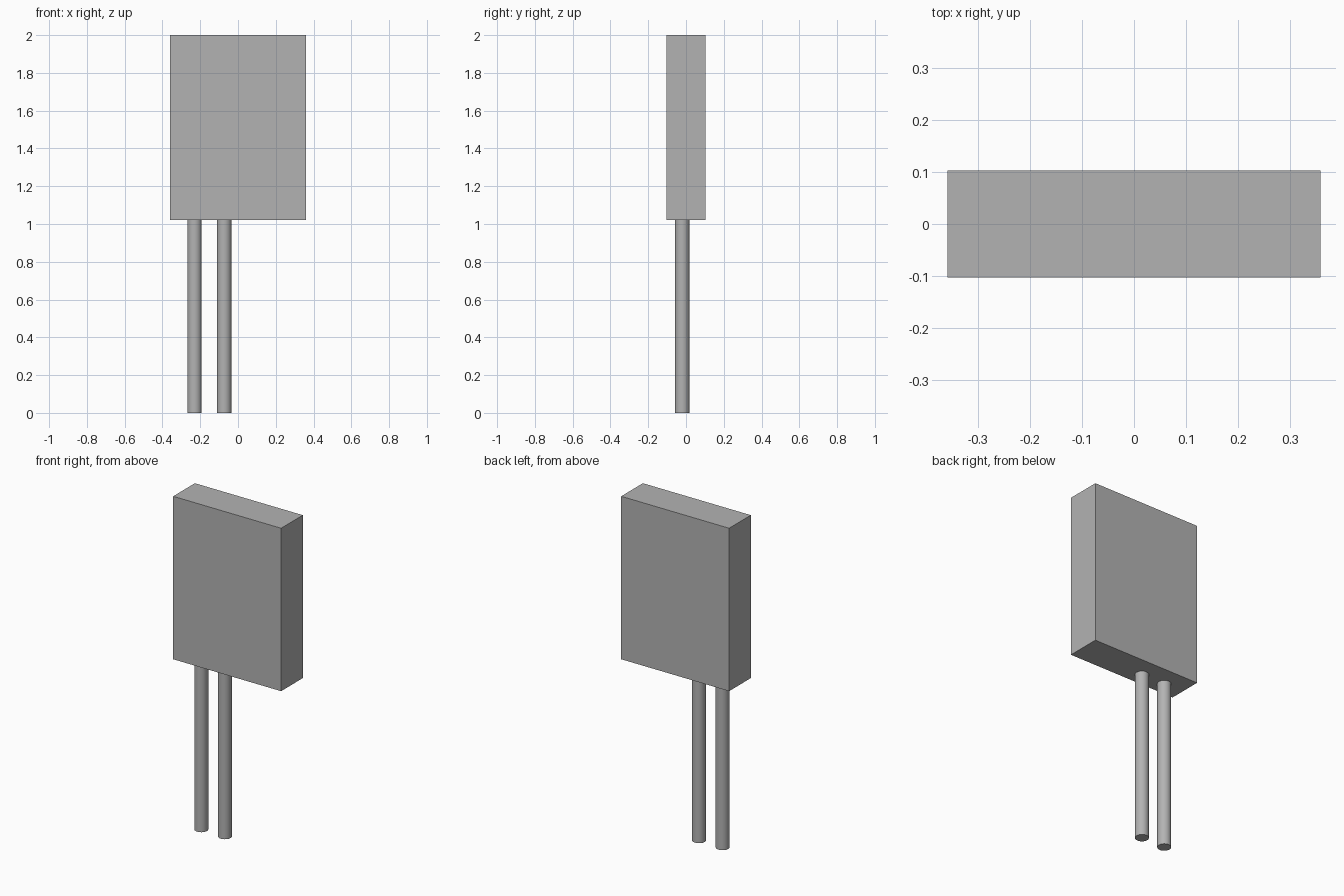
import bpy
import math

if "Cube" in bpy.data.objects:
    bpy.data.objects.remove(bpy.data.objects["Cube"])

PANEL_BOTTOM = 1.02
POST_RADIUS = 0.038
POST_Y = -0.02

# Dark grey shared by all parts
grey = bpy.data.materials.new("dark_grey")
grey.diffuse_color = (0.45, 0.45, 0.45, 1)
grey.use_nodes = True
grey.node_tree.nodes["Principled BSDF"].inputs["Base Color"].default_value = grey.diffuse_color

# Sign panel: a plain upright slab
bpy.ops.mesh.primitive_cube_add(size=1, location=(0, 0, (PANEL_BOTTOM + 2) / 2))
panel = bpy.context.object
panel.name = "sign_panel"
panel.scale = (0.718, 0.206, 2 - PANEL_BOTTOM)
bpy.ops.object.transform_apply(location=False, rotation=False, scale=True)
panel.data.materials.append(grey)


# Round posts, off-centre under the panel
def add_post(name, x):
    bpy.ops.mesh.primitive_cylinder_add(
        vertices=32, radius=POST_RADIUS, depth=PANEL_BOTTOM,
        location=(x, POST_Y, PANEL_BOTTOM / 2))
    post = bpy.context.object
    post.name = name
    post.data.materials.append(grey)
    bpy.ops.object.shade_smooth_by_angle(angle=math.radians(30))


for name, x in (("left_post", -0.23), ("right_post", -0.073)):
    add_post(name, x)
